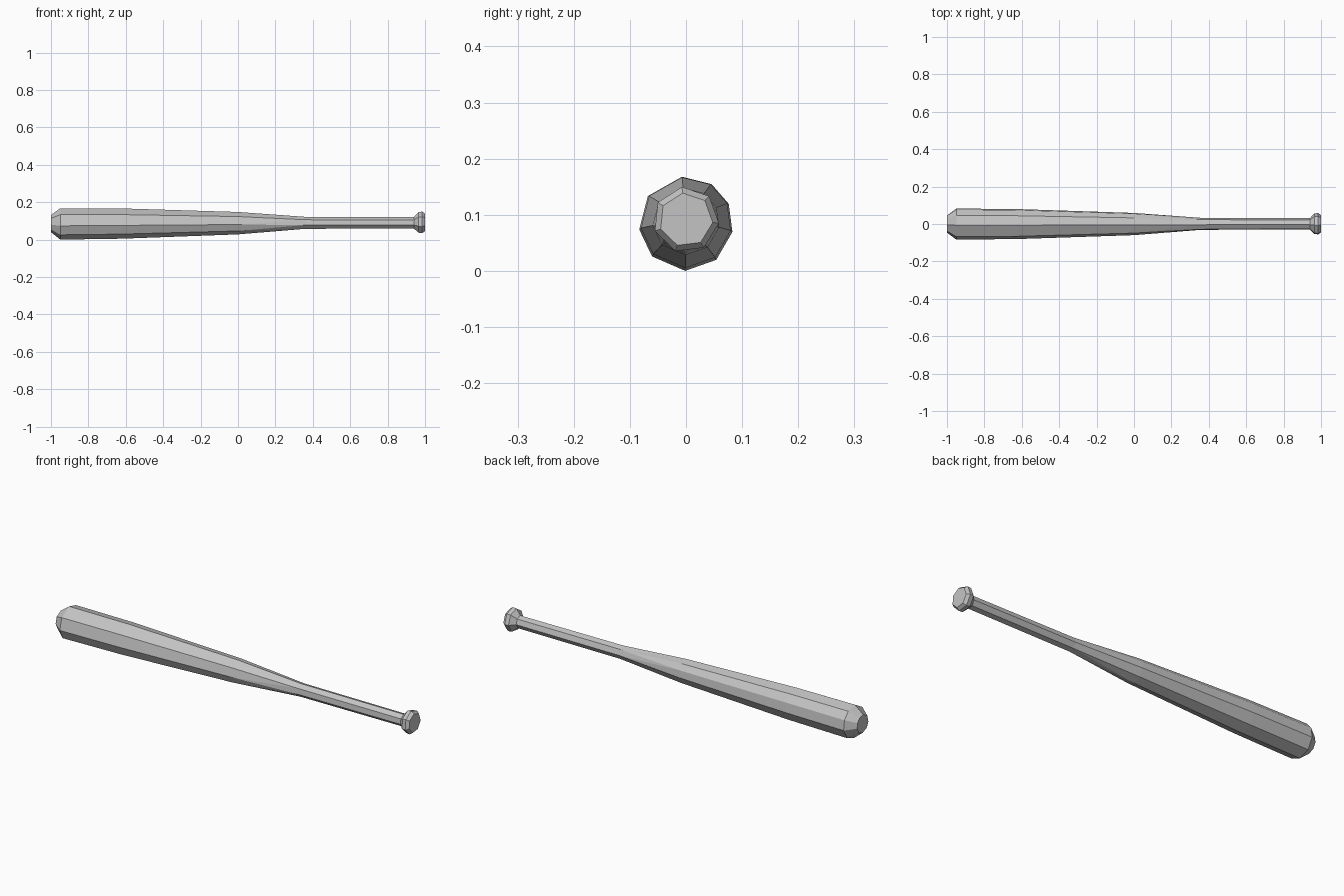
import bpy, bmesh
from math import radians, sin, cos

cube = bpy.data.objects.get("Cube")
if cube:
    bpy.data.objects.remove(cube, do_unlink=True)

grey = bpy.data.materials.new("plain_grey")
grey.use_nodes = True
colour = (0.55, 0.55, 0.55, 1)
grey.diffuse_color = colour
grey.node_tree.nodes["Principled BSDF"].inputs["Base Color"].default_value = colour

# Slightly uneven nine-sided barrel, seven-sided handle and knob
BARREL = [95, 144, 187, 224, 269, 310, 350, 385, 417]
HANDLE = [97 + 360 * k / 7 for k in range(7)]

# Stations along the length: x, centre height, radius, section
STATIONS = [
    (-1.0, 0.086, 0.046, BARREL),
    (-0.95, 0.084, 0.084, BARREL),
    (-0.62, 0.086, 0.081, BARREL),
    (0.0, 0.088, 0.060, BARREL),
    (0.36, 0.089, 0.033, HANDLE),
    (0.94, 0.089, 0.031, HANDLE),
    (0.965, 0.091, 0.057, HANDLE),
    (0.985, 0.091, 0.059, HANDLE),
    (1.0, 0.091, 0.048, HANDLE),
]


def add_ring(bm, x, z, radius, angles):
    return [bm.verts.new((x, radius * cos(radians(a)), z + radius * sin(radians(a))))
            for a in angles]


def join_rings(bm, a, b, angles_a, angles_b):
    n, m = len(a), len(b)
    if n == m:
        for i in range(n):
            k = (i + 1) % n
            bm.faces.new((a[i], a[k], b[k], b[i]))
        return
    # Zip rings with different side counts together by angle
    next_a = angles_a[1:] + [angles_a[0] + 360]
    next_b = angles_b[1:] + [angles_b[0] + 360]
    i = j = 0
    while i < n or j < m:
        if j == m or (i < n and next_a[i] <= next_b[j]):
            bm.faces.new((a[i], a[(i + 1) % n], b[j % m]))
            i += 1
        else:
            bm.faces.new((a[i % n], b[(j + 1) % m], b[j]))
            j += 1


# Bat body: barrel, taper, handle and knob in one closed skin
bm = bmesh.new()
rings = [add_ring(bm, *s) for s in STATIONS]
for k in range(len(rings) - 1):
    join_rings(bm, rings[k], rings[k + 1], STATIONS[k][3], STATIONS[k + 1][3])
bm.faces.new(rings[0])
bm.faces.new(rings[-1])
bmesh.ops.recalc_face_normals(bm, faces=bm.faces[:])

mesh = bpy.data.meshes.new("bat")
bm.to_mesh(mesh)
bm.free()
mesh.materials.append(grey)
bat = bpy.data.objects.new("bat", mesh)
bpy.context.collection.objects.link(bat)
